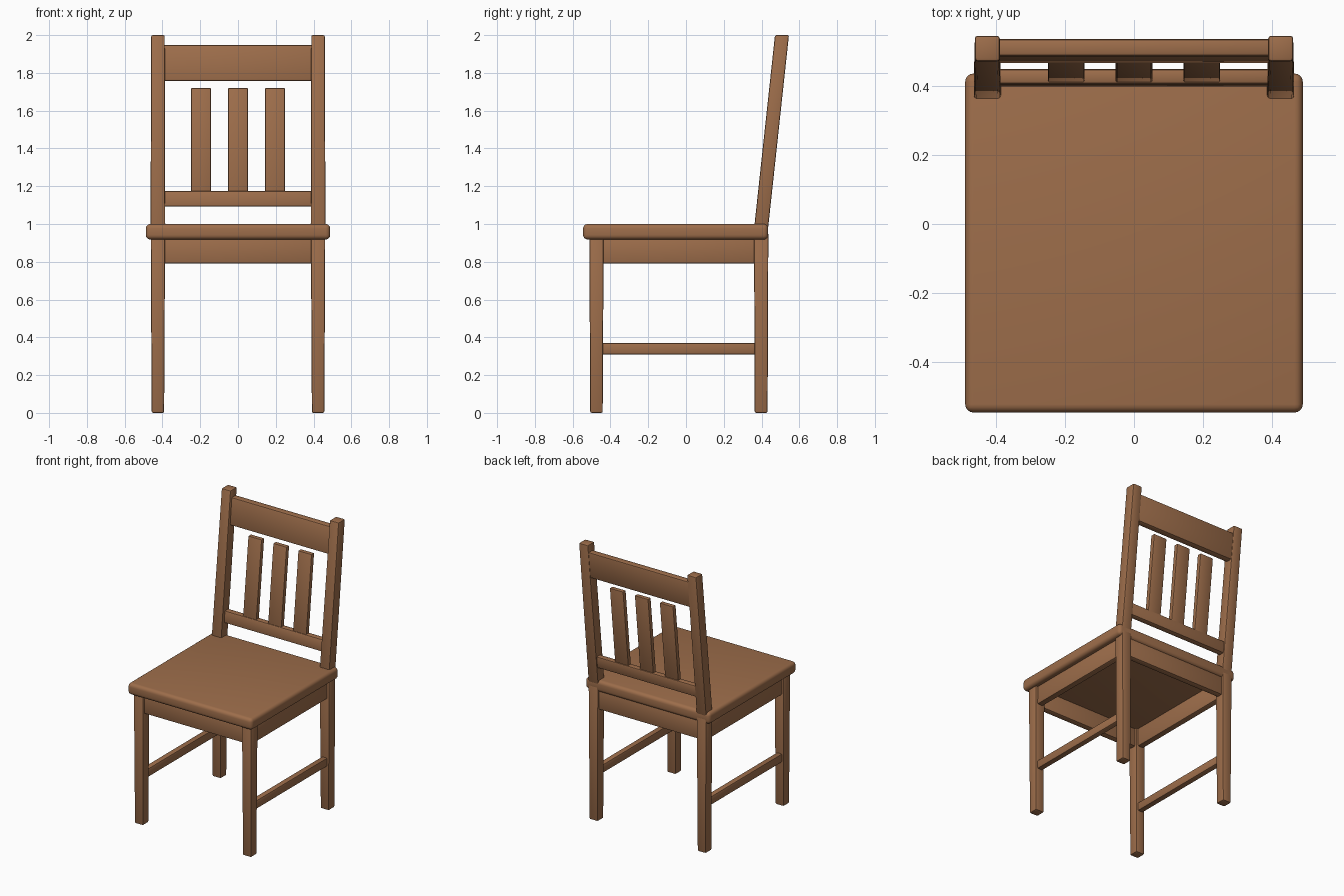
import bpy, bmesh
from mathutils import Vector

if "Cube" in bpy.data.objects:
    bpy.data.objects.remove(bpy.data.objects["Cube"])

wood = bpy.data.materials.new("warm brown wood")
wood.diffuse_color = (0.34, 0.155, 0.07, 1)
wood.use_nodes = True
wood.node_tree.nodes["Principled BSDF"].inputs["Base Color"].default_value = wood.diffuse_color


def box(name, low, high, size_low, size_high=None, bevel=0.008, segments=2):
    """Bevelled bar from centre point low to centre point high (z grows), sheared and tapered."""
    size_high = size_high or size_low
    low, high = Vector(low), Vector(high)
    bm = bmesh.new()
    bmesh.ops.create_cube(bm, size=1)
    for v in bm.verts:
        c, s = (high, size_high) if v.co.z > 0 else (low, size_low)
        v.co = (c.x + v.co.x * s[0], c.y + v.co.y * s[1], c.z)
    bmesh.ops.bevel(bm, geom=bm.edges[:], offset=bevel, segments=segments,
                    profile=0.5, affect='EDGES')
    bmesh.ops.recalc_face_normals(bm, faces=bm.faces[:])
    mesh = bpy.data.meshes.new(name)
    bm.to_mesh(mesh)
    bm.free()
    mesh.materials.append(wood)
    ob = bpy.data.objects.new(name, mesh)
    bpy.context.collection.objects.link(ob)
    bpy.ops.object.select_all(action='DESELECT')
    ob.select_set(True)
    bpy.context.view_layer.objects.active = ob
    bpy.ops.object.shade_smooth_by_angle(angle=0.7)
    return ob


def back_y(z):
    """Centre line of the leaning backrest."""
    return 0.4 + 0.108 * (z - 1)


LEG_X, FRONT_Y, BACK_Y = 0.424, -0.474, 0.398

# Seat
box("seat", (0, -0.055, 0.918), (0, -0.055, 1.0), (0.976, 0.98), bevel=0.024, segments=4)

# Legs, leaning uprights, side aprons and stretchers
for side, sx in (("left", -1), ("right", 1)):
    x = sx * LEG_X
    box(side + "_front_leg", (x, FRONT_Y, 0), (x, FRONT_Y, 0.94), (0.066, 0.066), (0.076, 0.076))
    box(side + "_back_leg", (x, BACK_Y, 0), (x, BACK_Y, 0.955), (0.066, 0.068), (0.076, 0.076))
    box(side + "_upright", (x, back_y(0.95), 0.95), (x, back_y(2), 2.0), (0.078, 0.074), (0.072, 0.074))
    mid = (FRONT_Y + BACK_Y) / 2
    length = BACK_Y - FRONT_Y - 0.05
    box(side + "_apron", (x, mid, 0.79), (x, mid, 0.93), (0.045, length))
    box(side + "_stretcher", (x, mid, 0.31), (x, mid, 0.37), (0.042, length))

# Front and back aprons
for name, y in (("front_apron", FRONT_Y), ("back_apron", BACK_Y)):
    box(name, (0, y, 0.79), (0, y, 0.93), (0.80, 0.045))

# Backrest rails
for name, z0, z1, depth in (("lower_rail", 1.092, 1.176, 0.044), ("top_rail", 1.758, 1.948, 0.05)):
    box(name, (0, back_y(z0) + 0.008, z0), (0, back_y(z1) + 0.008, z1), (0.80, depth), bevel=0.01)

# Backrest slats
for i, x in enumerate((-0.196, 0, 0.196)):
    box("slat_%d" % (i + 1), (x, back_y(1.15) + 0.007, 1.15), (x, back_y(1.72) + 0.007, 1.72),
        (0.106, 0.032), bevel=0.006)
